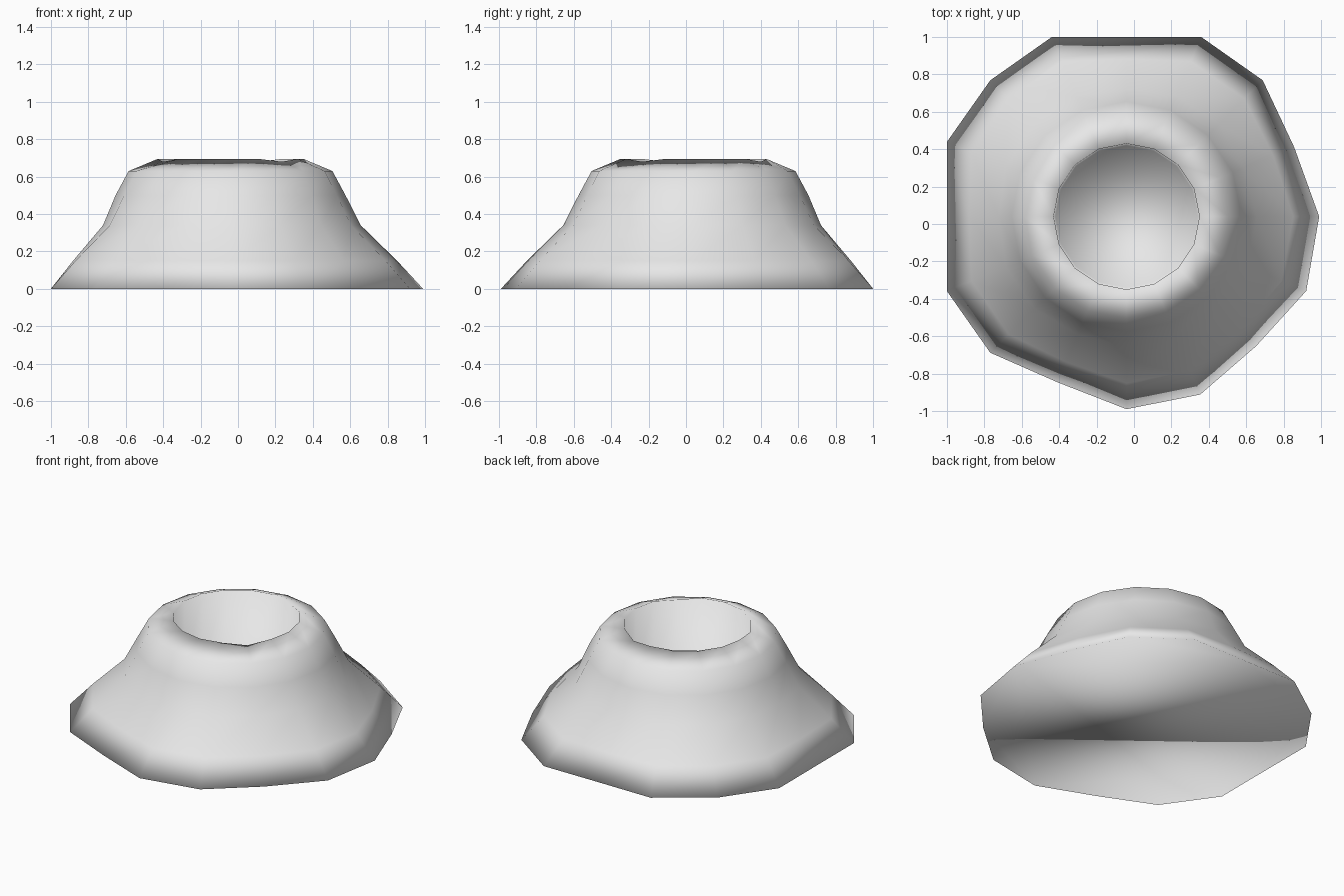
import bpy, bmesh, math

cube = bpy.data.objects.get("Cube")
if cube:
    bpy.data.objects.remove(cube, do_unlink=True)

SIDES = 16
CX, CY = -0.04, 0.04

# Irregular foot radius for each side, counterclockwise from +x
FOOT = [1.03, 0.97, 1.03, 1.04, 0.96, 1.04, 1.03, 1.04,
        0.96, 1.04, 1.03, 0.96, 1.03, 1.03, 0.98, 1.04]

# Profile from foot to crater floor: radius, height, share of foot irregularity
PROFILE = [(1.0, 0.0, 1.0), (0.87, 0.15, 0.8), (0.69, 0.34, 0.3),
           (0.615, 0.5, 0.0), (0.545, 0.63, 0.0), (0.39, 0.695, 0.0),
           (0.38, 0.25, 0.0)]
RIM = 5
RIM_DIPS = {3, 9, 14}


def make_material(name, color):
    mat = bpy.data.materials.new(name)
    mat.use_nodes = True
    mat.diffuse_color = color
    mat.node_tree.nodes["Principled BSDF"].inputs["Base Color"].default_value = color
    return mat


# Mound: stacked rings, closed by a base and a crater floor
bm = bmesh.new()
rings = []
for level, (radius, z, share) in enumerate(PROFILE):
    ring = []
    for i in range(SIDES):
        a = math.tau * i / SIDES
        r = radius * (1 + share * (FOOT[i] - 1))
        dip = 0.015 if level == RIM and i in RIM_DIPS else 0
        ring.append(bm.verts.new((CX + r * math.cos(a), CY + r * math.sin(a), z - dip)))
    rings.append(ring)

for low, high in zip(rings, rings[1:]):
    for i in range(SIDES):
        j = (i + 1) % SIDES
        bm.faces.new((low[i], low[j], high[j], high[i]))
bm.faces.new(rings[0][::-1])
bm.faces.new(rings[-1])

for face in bm.faces:
    face.smooth = True
mesh = bpy.data.meshes.new("crater_mound")
bm.to_mesh(mesh)
bm.free()
mesh.materials.append(make_material("grey stone", (0.8, 0.8, 0.8, 1)))
mound = bpy.data.objects.new("crater_mound", mesh)
bpy.context.collection.objects.link(mound)
